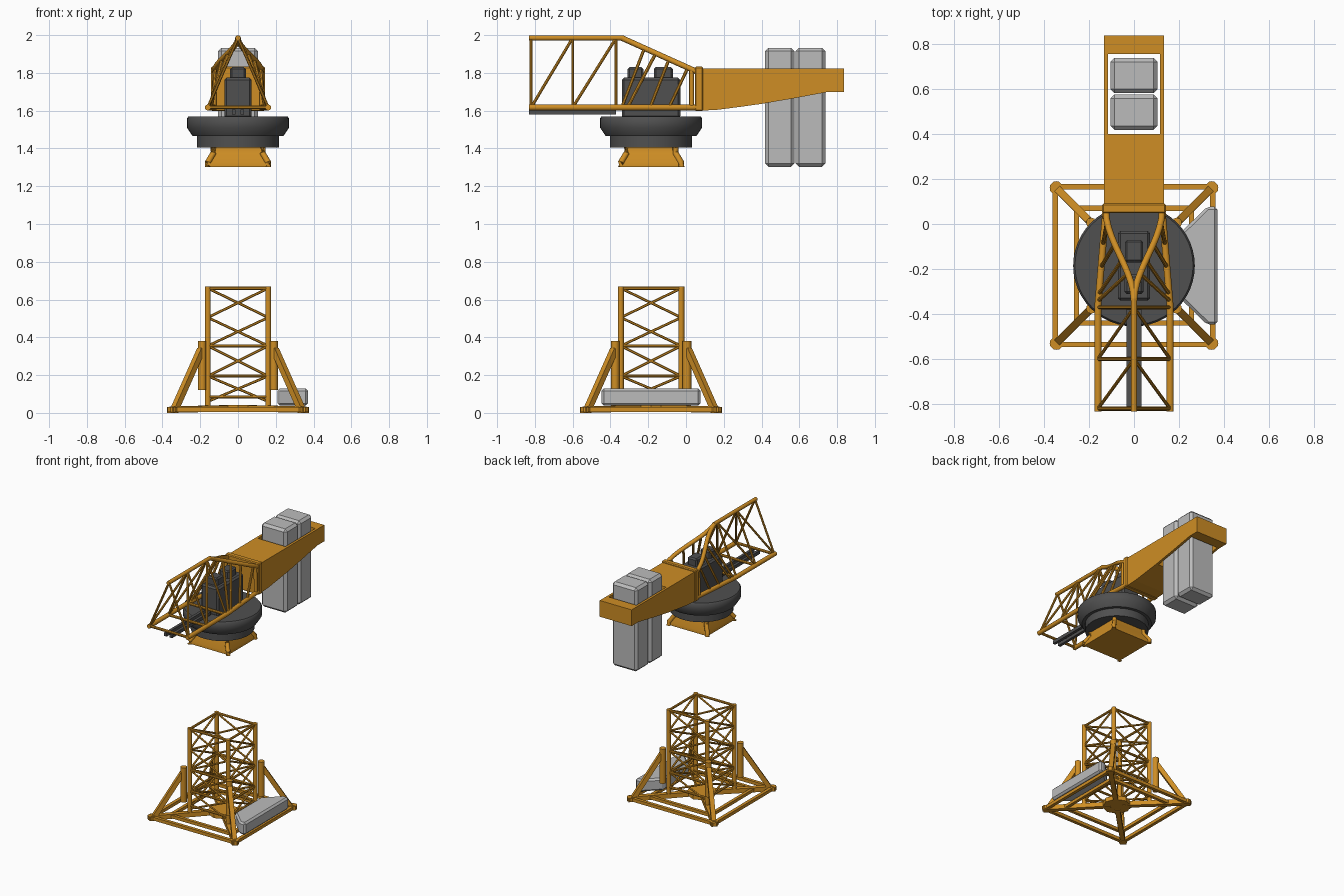
import bpy, bmesh, math
from mathutils import Vector

cube = bpy.data.objects.get("Cube")
if cube:
    bpy.data.objects.remove(cube, do_unlink=True)

CY = -0.185   # mast axis
SIGNS = (-1, 1)
CORNERS = [(-1, -1), (1, -1), (1, 1), (-1, 1)]


def material(name, rgb):
    m = bpy.data.materials.new(name)
    m.use_nodes = True
    m.diffuse_color = (*rgb, 1)
    m.node_tree.nodes["Principled BSDF"].inputs["Base Color"].default_value = (*rgb, 1)
    return m


ORANGE = material("orange paint", (0.62, 0.27, 0.018))
DARK = material("dark grey metal", (0.08, 0.08, 0.08))
PALE = material("pale concrete", (0.50, 0.50, 0.50))


def finish(name, bm, mat, bevel=0, smooth=True):
    bmesh.ops.recalc_face_normals(bm, faces=bm.faces)
    mesh = bpy.data.meshes.new(name)
    bm.to_mesh(mesh)
    bm.free()
    mesh.materials.append(mat)
    ob = bpy.data.objects.new(name, mesh)
    bpy.context.collection.objects.link(ob)
    if bevel:
        mod = ob.modifiers.new("bevel", 'BEVEL')
        mod.width, mod.segments = bevel, 1
    if smooth:
        bpy.ops.object.select_all(action='DESELECT')
        ob.select_set(True)
        bpy.context.view_layer.objects.active = ob
        bpy.ops.object.shade_smooth_by_angle(angle=math.radians(40))
    return ob


def loft(bm, rings):
    """Skin a list of closed rings and cap both ends."""
    rows = [[bm.verts.new(p) for p in ring] for ring in rings]
    n = len(rows[0])
    for a, b in zip(rows, rows[1:]):
        for i in range(n):
            bm.faces.new((a[i], a[(i + 1) % n], b[(i + 1) % n], b[i]))
    bm.faces.new(rows[0][::-1])
    bm.faces.new(rows[-1])


def tube(bm, points, r, sides=10):
    pts = [Vector(p) for p in points]
    rings = []
    for i, p in enumerate(pts):
        d = (pts[min(i + 1, len(pts) - 1)] - pts[max(i - 1, 0)]).normalized()
        up = Vector((0, 1, 0)) if abs(d.z) > 0.9 else Vector((0, 0, 1))
        u = d.cross(up).normalized()
        v = u.cross(d)
        turn = math.pi / sides
        rings.append([p + (u * math.cos(t) + v * math.sin(t)) * r
                      for t in (turn + math.tau * k / sides for k in range(sides))])
    loft(bm, rings)


def box(bm, x0, x1, y0, y1, z0, z1):
    loft(bm, [[(x0, y0, z), (x1, y0, z), (x1, y1, z), (x0, y1, z)] for z in (z0, z1)])


def side_prism(bm, profile, x0, x1):
    loft(bm, [[(x, y, z) for y, z in profile] for x in (x0, x1)])


def lathe(bm, profile, sides=48):
    loft(bm, [[(r * math.cos(math.tau * k / sides), CY + r * math.sin(math.tau * k / sides), z)
               for k in range(sides)] for r, z in profile])


def corner(i, h, z):
    sx, sy = CORNERS[i % 4]
    return (sx * h, CY + sy * h, z)


# Ground frame: two square rings, diagonal beams, corner feet and a hub
bm = bmesh.new()
for i in range(4):
    tube(bm, [corner(i, 0.35, 0.018), corner(i + 1, 0.35, 0.018)], 0.017, 4)
    tube(bm, [corner(i, 0.255, 0.02), corner(i + 1, 0.255, 0.02)], 0.016, 4)
    tube(bm, [corner(i, 0.35, 0.018), corner(i, 0.03, 0.024)], 0.024, 4)
    tube(bm, [corner(i, 0.345, 0.005), corner(i, 0.345, 0.032)], 0.03, 8)
    x, y, z = corner(i, 0.345, 0)
    loft(bm, [[(x - .03, y, h), (x, y - .03, h), (x + .03, y, h), (x, y + .03, h)] for h in (0, .03)])
lathe(bm, [(0.10, 0.01), (0.10, 0.042)], 8)
finish("ground_frame", bm, ORANGE)

# Sleeve posts with sloping braces
bm = bmesh.new()
for i in range(4):
    tube(bm, [corner(i, 0.19, 0.12), corner(i, 0.19, 0.38)], 0.023)
    tube(bm, [corner(i, 0.335, 0.02), corner(i, 0.195, 0.335)], 0.023, 4)
finish("brace_posts", bm, ORANGE)

# Mast section: legs, ring bars and crossed braces
bm = bmesh.new()
LEG = 0.16
levels = [0.66, 0.505, 0.355, 0.195, 0.06]
for i in range(4):
    tube(bm, [corner(i, LEG, 0.02), corner(i, LEG, 0.668)], 0.016)
    for z in (0.66, 0.355, 0.195, 0.085):
        tube(bm, [corner(i, LEG, z), corner(i + 1, LEG, z)], 0.009, 8)
    for a, b in zip(levels, levels[1:]):
        tube(bm, [corner(i, LEG, a), corner(i + 1, LEG, b)], 0.007, 6)
        tube(bm, [corner(i, LEG, b), corner(i + 1, LEG, a)], 0.007, 6)
finish("mast_section", bm, ORANGE)

# Base ballast, narrowing toward the mast
bm = bmesh.new()
loft(bm, [[(0.21, CY - 0.15, z), (0.325, CY - 0.262, z), (0.37, CY - 0.262, z),
           (0.37, CY + 0.262, z), (0.325, CY + 0.262, z), (0.21, CY + 0.15, z)]
          for z in (0.038, 0.13)])
finish("base_ballast", bm, PALE, 0.013, False)

# Slewing collar under the turntable
bm = bmesh.new()
stages = [(0.16, 1.302), (0.16, 1.325), (0.13, 1.375), (0.13, 1.41)]
loft(bm, [[corner(i, h, z) for i in range(4)] for h, z in stages])
for i in range(4):
    tube(bm, [corner(i, h, z) for h, z in stages], 0.016)
finish("slewing_collar", bm, ORANGE)

# Turntable
bm = bmesh.new()
lathe(bm, [(0.218, 1.405), (0.218, 1.465), (0.24, 1.465), (0.27, 1.51), (0.27, 1.56), (0.262, 1.57)])
finish("turntable", bm, DARK)

# Machinery housing
bm = bmesh.new()
box(bm, -0.072, 0.072, -0.34, -0.03, 1.56, 1.775)
finish("machinery_housing", bm, DARK, 0.012, False)
bm = bmesh.new()
box(bm, -0.042, 0.042, -0.31, -0.225, 1.76, 1.83)
box(bm, -0.04, 0.04, -0.17, -0.07, 1.76, 1.83)
finish("roof_units", bm, DARK, 0.01, False)

# Trolley rails beneath the jib
bm = bmesh.new()
for s in SIGNS:
    box(bm, s * 0.012, s * 0.033, -0.83, -0.37, 1.58, 1.605)
finish("trolley_rails", bm, DARK, 0, False)

# Jib chords: the single top chord forks toward the rear
ROOT, KNEE, TIP = 0.06, -0.36, -0.82


def low(s, y):
    t = max(0, (y - KNEE) / (ROOT - KNEE))
    return (s * (0.16 - 0.035 * t), y, 1.617)


def high(s, y):
    t = max(0, (y + 0.34) / (ROOT + 0.34))
    ease = t * t * (3 - 2 * t)
    return (s * 0.125 * ease, y, 1.985 - 0.18 * t)


bm = bmesh.new()
tube(bm, [(0, TIP - 0.012, 1.985), (0, -0.33, 1.985)], 0.014)
for s in SIGNS:
    tube(bm, [low(s, TIP - 0.012), low(s, KNEE), low(s, ROOT)], 0.016)
    tube(bm, [high(s, -0.34 + 0.04 * k) for k in range(11)], 0.015)
finish("jib_chords", bm, ORANGE)

# Jib lacing
bm = bmesh.new()
bays = [TIP, -0.6, -0.37]
for y in bays:
    tube(bm, [low(-1, y), low(1, y)], 0.01, 8)
for s in SIGNS:
    for y in bays:
        tube(bm, [low(s, y), high(s, y)], 0.008, 8)
    for a, b in zip(bays, bays[1:]):
        tube(bm, [low(s, a), high(s, b)], 0.008, 8)
    for a, b in ((-0.34, -0.22), (-0.31, -0.16), (-0.19, -0.09), (-0.09, 0.01)):
        tube(bm, [low(s, a), high(s, b)], 0.009, 8)
    tube(bm, [low(s, 0.03), high(s, 0.03)], 0.013)
finish("jib_lacing", bm, ORANGE)

# Counter-jib: solid front, side plates and tail around the weight opening
under = [(0.08, 1.60), (0.17, 1.605), (0.30, 1.622), (0.40, 1.636)]
rear = [(0.58, 1.667), (0.755, 1.70), (0.836, 1.70)]
bm = bmesh.new()
side_prism(bm, under + [(0.40, 1.822), (0.08, 1.822)], -0.115, 0.115)
side_prism(bm, rear[1:] + [(0.836, 1.822), (0.755, 1.822)], -0.115, 0.115)
for s in SIGNS:
    side_prism(bm, under + rear + [(0.836, 1.822), (0.08, 1.822)], s * 0.115, s * 0.133)
finish("counter_jib", bm, ORANGE, 0, False)
bm = bmesh.new()
box(bm, -0.142, 0.142, 0.048, 0.09, 1.597, 1.833)
finish("jib_joint_collar", bm, ORANGE, 0.006, False)

# Hanging counterweights
for name, y in (("front_counterweight", 0.418), ("rear_counterweight", 0.581)):
    bm = bmesh.new()
    box(bm, -0.105, 0.105, y, y + 0.157, 1.303, 1.933)
    finish(name, bm, PALE, 0.018, False)
